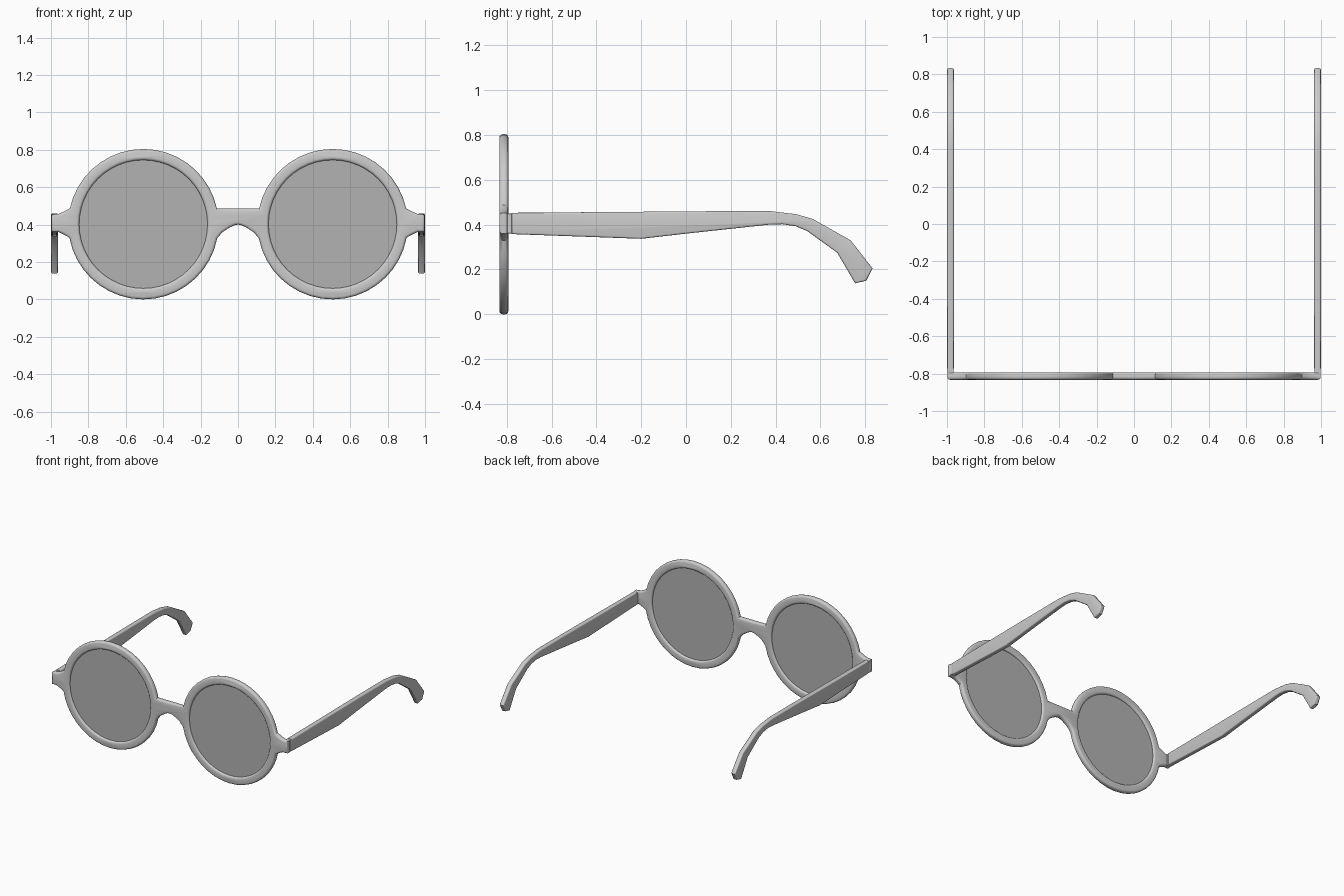
import bpy, bmesh, math
from mathutils import Matrix

if "Cube" in bpy.data.objects:
    bpy.data.objects.remove(bpy.data.objects["Cube"])

CX, CZ, R_OUT, R_IN = 0.506, 0.402, 0.402, 0.343   # rim centre and radii
Y_FRONT = -0.813                                   # middle plane of the front

# local curve axes -> world axes
FRONT = Matrix(((1, 0, 0, 0), (0, 0, -1, Y_FRONT), (0, 1, 0, 0), (0, 0, 0, 1)))


def side(x):
    return Matrix(((0, 0, 1, x), (1, 0, 0, 0), (0, 1, 0, 0), (0, 0, 0, 1)))


def arc(r, a0, a1, n, cx=CX):
    return [(cx + r * math.cos(a0 + (a1 - a0) * i / n),
             CZ + r * math.sin(a0 + (a1 - a0) * i / n)) for i in range(n + 1)]


def plate(name, loops, matrix, thickness, bevel, res=2):
    """Filled outline (with holes) extruded and rounded at its edges."""
    cu = bpy.data.curves.new(name, 'CURVE')
    cu.dimensions = '2D'
    cu.fill_mode = 'BOTH'
    cu.extrude = thickness / 2 - bevel
    cu.bevel_depth = bevel
    cu.offset = -bevel
    cu.bevel_resolution = res
    for pts in loops:
        sp = cu.splines.new('POLY')
        sp.points.add(len(pts) - 1)
        for p, (u, v) in zip(sp.points, pts):
            p.co = (u, v, 0, 1)
        sp.use_cyclic_u = True
    ob = bpy.data.objects.new(name, cu)
    bpy.context.collection.objects.link(ob)
    bpy.ops.object.select_all(action='DESELECT')
    ob.select_set(True)
    bpy.context.view_layer.objects.active = ob
    bpy.ops.object.convert(target='MESH')
    ob = bpy.context.object
    ob.name = name
    bm = bmesh.new()
    bm.from_mesh(ob.data)
    bmesh.ops.remove_doubles(bm, verts=bm.verts, dist=0.0002)
    bmesh.ops.transform(bm, matrix=matrix, verts=bm.verts)
    bmesh.ops.recalc_face_normals(bm, faces=bm.faces)
    bm.to_mesh(ob.data)
    bm.free()
    bpy.ops.object.shade_smooth_by_angle(angle=math.radians(40))
    return ob


# Front frame: right half outline, then mirrored
half = [(0.0, 0.485)]
half += arc(R_OUT, math.pi - 0.208, 0.213, 18)                 # upper rim
half += [(0.925, 0.472), (0.96, 0.457), (0.998, 0.453),        # lug
         (0.998, 0.36), (0.96, 0.36), (0.93, 0.346)]
half += arc(R_OUT, -0.18, -math.pi + 0.19, 18)                 # lower rim
half += [(0.085, 0.358), (0.045, 0.384), (0.02, 0.396), (0.0, 0.40)]
outline = half + [(-x, z) for x, z in half[-2:0:-1]]
holes = [arc(R_IN, 0, math.tau * 47 / 48, 47, s * CX) for s in (-1, 1)]
plate("front_frame", [outline] + holes, FRONT, 0.04, 0.014)

# Temple arm profile as (y, z)
temple = [(-0.779, 0.453), (-0.4, 0.456), (0.1, 0.46), (0.38, 0.46), (0.49, 0.447),
          (0.565, 0.426), (0.735, 0.33), (0.833, 0.205), (0.805, 0.15), (0.755, 0.138),
          (0.675, 0.275), (0.54, 0.372), (0.49, 0.393), (0.43, 0.402), (0.37, 0.4),
          (0.0, 0.36), (-0.2, 0.337), (-0.5, 0.348), (-0.779, 0.358)]
hinge = [(-0.80, 0.45), (-0.777, 0.45), (-0.777, 0.361), (-0.80, 0.361)]

# Translucent lens material
glass = bpy.data.materials.new("lens_tint")
glass.diffuse_color = (0.45, 0.45, 0.45, 0.7)
glass.use_nodes = True
glass.node_tree.nodes["Principled BSDF"].inputs["Base Color"].default_value = glass.diffuse_color

for label, s in (("left", -1), ("right", 1)):
    plate(label + "_temple", [temple], side(s * 0.981), 0.036, 0.008)
    plate(label + "_hinge", [hinge], side(s * 0.981), 0.034, 0.002, 0)
    # Lens disc seated in the rim
    bpy.ops.mesh.primitive_cylinder_add(vertices=48, radius=R_IN + 0.004, depth=0.012,
                                        location=(s * CX, Y_FRONT, CZ),
                                        rotation=(math.pi / 2, 0, 0))
    lens = bpy.context.object
    lens.name = label + "_lens"
    lens.data.materials.append(glass)
    bpy.ops.object.shade_smooth_by_angle(angle=math.radians(30))
